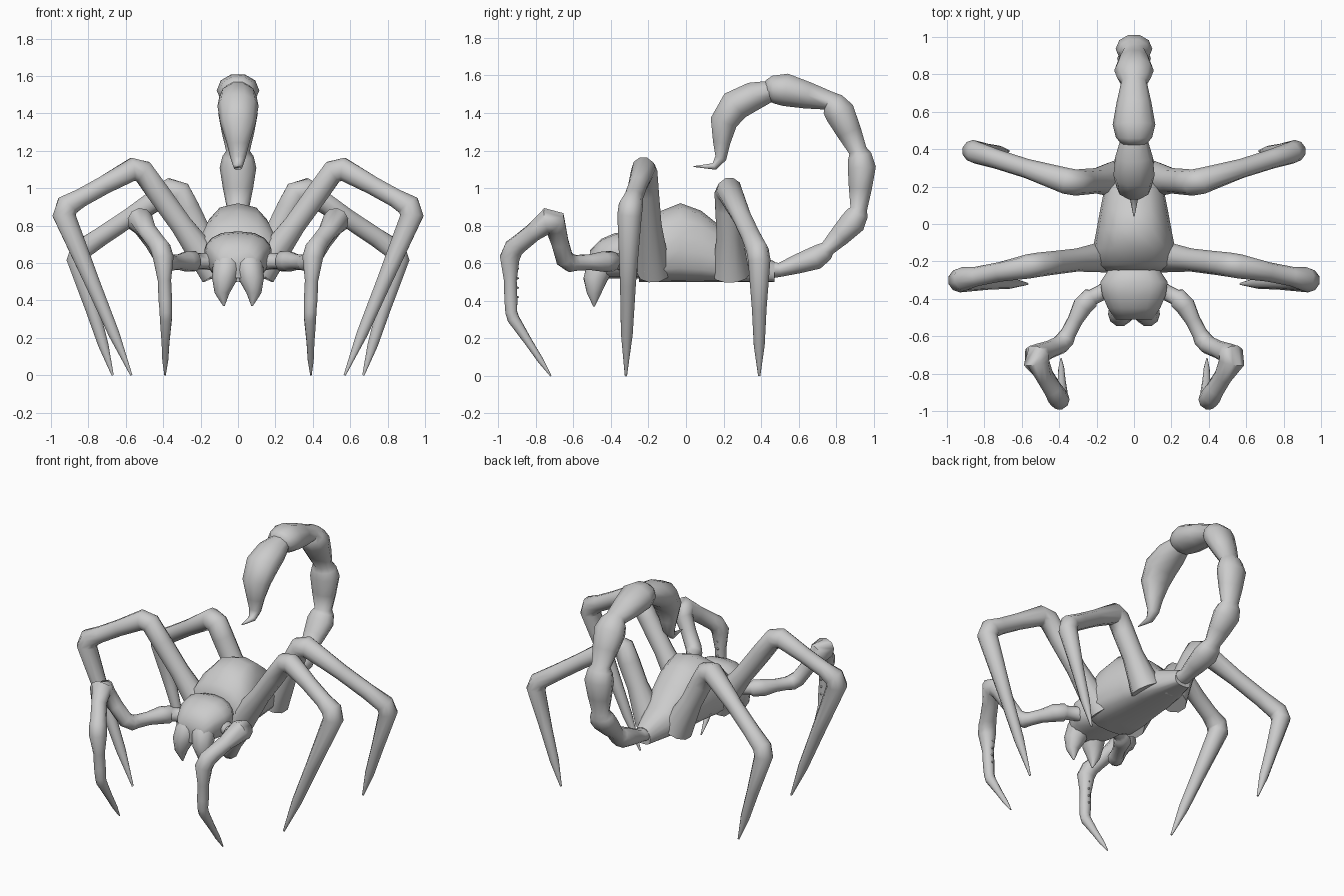
import bpy, bmesh, math
from mathutils import Vector

cube = bpy.data.objects.get("Cube")
if cube:
    bpy.data.objects.remove(cube)

shade = (0.6, 0.6, 0.6, 1)
grey = bpy.data.materials.new("shell_grey")
grey.use_nodes = True
grey.diffuse_color = shade
grey.node_tree.nodes["Principled BSDF"].inputs["Base Color"].default_value = shade


def skin(name, rings):
    """Bridge rings of points into a closed, smooth-shaded part."""
    bm = bmesh.new()
    loops = [[bm.verts.new(point) for point in ring] for ring in rings]
    for lower, upper in zip(loops, loops[1:]):
        for i in range(len(lower)):
            bm.faces.new((lower[i - 1], lower[i], upper[i], upper[i - 1]))
    bm.faces.new(loops[0])
    bm.faces.new(loops[-1])
    bmesh.ops.recalc_face_normals(bm, faces=bm.faces)
    mesh = bpy.data.meshes.new(name)
    bm.to_mesh(mesh)
    bm.free()
    mesh.materials.append(grey)
    part = bpy.data.objects.new(name, mesh)
    bpy.context.collection.objects.link(part)
    bpy.ops.object.select_all(action='DESELECT')
    part.select_set(True)
    bpy.context.view_layer.objects.active = part
    bpy.ops.object.shade_smooth_by_angle(angle=math.radians(60))


def circle(sides):
    """Unit circle as cosine and sine pairs."""
    turns = [math.tau * k / sides for k in range(sides)]
    return [(math.cos(turn), math.sin(turn)) for turn in turns]


def tube(name, path, across, flatness=1.0, sides=10):
    """Sweep an oval along (centre, radius) pairs; flatness scales its depth."""
    centres = [centre for centre, radius in path]
    rings = []
    for i, (centre, radius) in enumerate(path):
        before = centres[max(i - 1, 0)]
        after = centres[min(i + 1, len(centres) - 1)]
        into = (centre - before).normalized()
        out = (after - centre).normalized()
        along = (into + out).normalized()
        wide = (across - along * across.dot(along)).normalized()
        deep = along.cross(wide) * flatness
        rings.append([centre + radius * (wide * c + deep * s)
                      for c, s in circle(sides)])
    skin(name, rings)


def placed(points, side):
    """Put x, y, z, radius points on the left (1) or right (-1) side."""
    return [(Vector((x * side, y, z)), radius) for x, y, z, radius in points]


def jointed(joints, side):
    """Turn joints into a path with bevelled knees and slimmer shafts."""
    spots = placed(joints, side)
    path = [spots[0]]
    for i in range(1, len(spots)):
        start, thick = spots[i - 1]
        end, thin = spots[i]
        big = max(thick, thin)
        path.append((start.lerp(end, 0.45), max(0.4 * (thick + thin), 0.65 * big)))
        path.append((start.lerp(end, 0.75), 0.45 * big + 0.35 * thin))
        if i < len(spots) - 1:
            onward = (spots[i + 1][0] - end).normalized()
            back = (start - end).normalized()
            path.append((end + back * thin * 0.6, thin))
            path.append((end + onward * thin * 0.6, thin))
    path.append(spots[-1])
    return path


def body(name, sections, floor, shoulder):
    """Loft along y from (y, half width, top) with a flat belly."""
    rings = []
    for y, width, top in sections:
        middle = floor + (top - floor) * shoulder
        ring = []
        for c, s in circle(16):
            x = math.copysign(abs(c) ** 0.75, c) * width
            if s > 0:
                z = middle + s ** 1.2 * (top - middle)
            else:
                z = middle - abs(s) ** 0.6 * (middle - floor)
            ring.append((x, y, z))
        rings.append(ring)
    skin(name, rings)


# Domed abdomen tapering to the tail root
body("abdomen", [(-0.25, 0.16, 0.74), (-0.22, 0.22, 0.81), (-0.13, 0.22, 0.88),
                 (-0.03, 0.2, 0.92), (0.08, 0.18, 0.88), (0.18, 0.16, 0.8),
                 (0.3, 0.12, 0.68), (0.47, 0.06, 0.61)], 0.5, 0.4)

# Head with a sloping face
body("head", [(-0.2, 0.11, 0.7), (-0.25, 0.14, 0.75), (-0.31, 0.18, 0.77),
              (-0.38, 0.17, 0.76), (-0.45, 0.14, 0.73), (-0.51, 0.1, 0.67)],
     0.52, 0.6)

# Tail of curling segments, each swelling outward then pinching at the joint
sideways = Vector((1, 0, 0))
hub = Vector((0, 0.48, 1.05))
knots = [Vector((0, y, z)) for y, z in (
    (0.5, 0.565), (0.755, 0.68), (0.92, 0.89), (0.915, 1.2), (0.76, 1.465),
    (0.43, 1.52))]
tail = [(Vector((0, 0.33, 0.56)), 0.08)]
for i, (start, end) in enumerate(zip(knots, knots[1:])):
    swell = 0.082 + 0.008 * i
    for share, scale, bulge in ((0, 0.6, 0), (0.35, 0.82, 0.01),
                                (0.7, 1, 0.02), (0.9, 0.85, 0.01)):
        spot = start.lerp(end, share)
        spot += (spot - hub).normalized() * bulge
        tail.append((spot, swell * scale))
tail.append((knots[-1], 0.07))
tube("tail", tail, sideways, 0.8)

# Bulbous stinger with a hooked tip
stinger = [(0, 0.46, 1.52, 0.07), (0, 0.36, 1.49, 0.1), (0, 0.26, 1.44, 0.11),
           (0, 0.2, 1.35, 0.095), (0, 0.19, 1.24, 0.06),
           (0, 0.185, 1.16, 0.04), (0, 0.15, 1.115, 0.025),
           (0, 0.04, 1.115, 0.003)]
tube("stinger", placed(stinger, 1), sideways, 0.8)

# Joints of the left limbs: x, y, z and radius
front_leg = [(0.12, -0.17, 0.55, 0.09), (0.53, -0.22, 1.12, 0.065),
             (0.945, -0.3, 0.89, 0.065), (0.57, -0.32, 0, 0.006)]
back_leg = [(0.1, 0.24, 0.54, 0.1), (0.33, 0.22, 1.01, 0.07),
            (0.87, 0.39, 0.65, 0.06), (0.67, 0.39, 0, 0.006)]
pincer_arm = [(0.1, -0.33, 0.61, 0.055), (0.26, -0.41, 0.61, 0.055),
              (0.38, -0.64, 0.6, 0.05), (0.54, -0.71, 0.85, 0.07),
              (0.4, -0.94, 0.66, 0.055), (0.385, -0.93, 0.32, 0.033),
              (0.39, -0.72, 0, 0.004)]
fang = [(0.05, -0.38, 0.66, 0.06), (0.06, -0.46, 0.58, 0.075),
        (0.075, -0.485, 0.51, 0.065), (0.085, -0.49, 0.44, 0.04),
        (0.075, -0.49, 0.37, 0.004)]

for label, side in (("left", 1), ("right", -1)):
    # Legs, arms and fangs
    tube(label + "_front_leg", jointed(front_leg, side), Vector((0, 1, 0)))
    tube(label + "_back_leg", jointed(back_leg, side), Vector((0, 1, 0)))
    tube(label + "_pincer_arm", jointed(pincer_arm, side),
         Vector((0.8 * side, 0.6, -0.2)))
    tube(label + "_fang", placed(fang, side), sideways)
    # Small teeth along the inner edge of each claw
    for i in range(4):
        root = Vector((0.39 * side, -0.93, 0.42 + 0.05 * i))
        tip = root + Vector((0, 0.04, 0))
        tube(label + "_claw_tooth", [(root, 0.02), (tip, 0.004)],
             sideways, sides=6)
